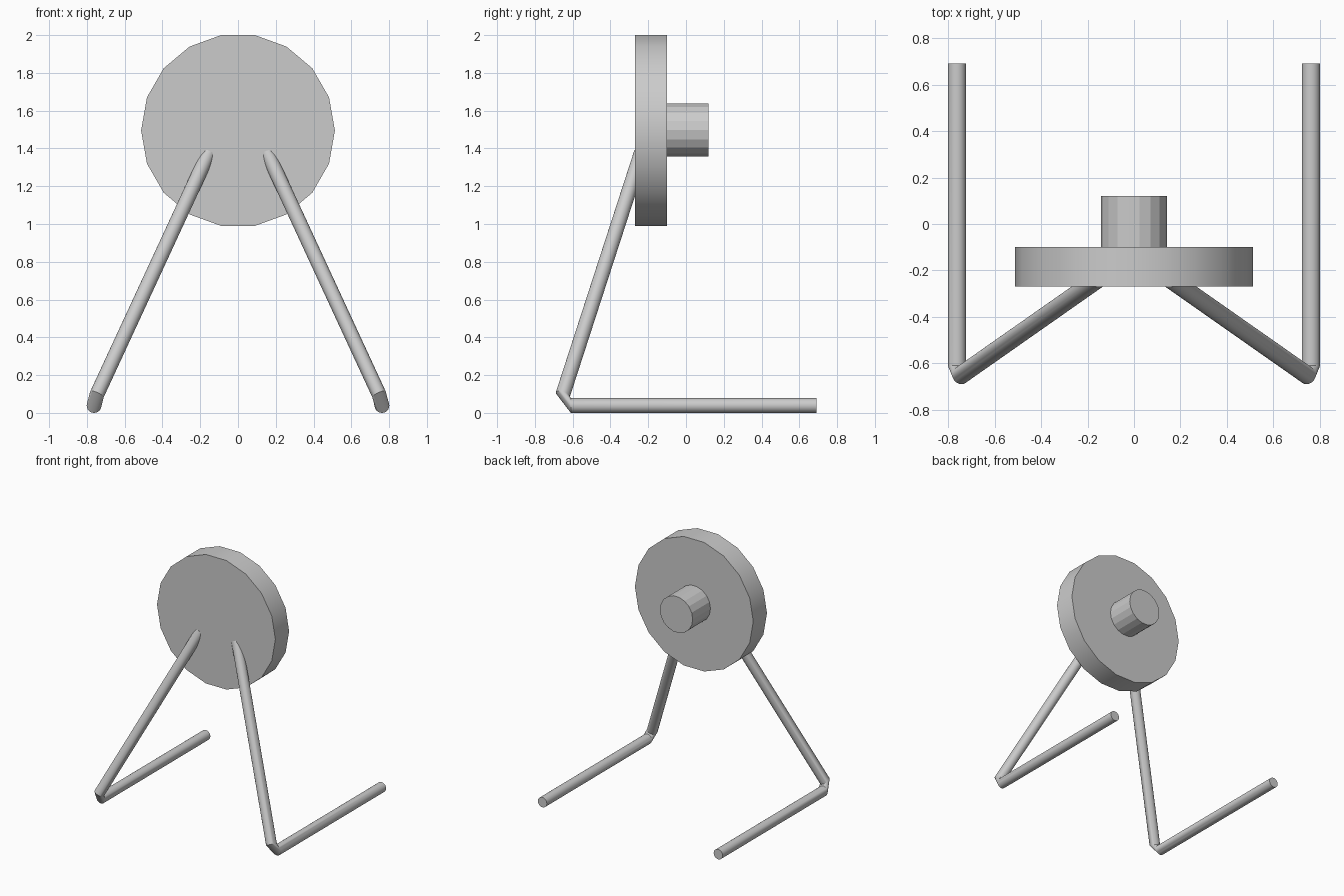
import bpy, bmesh, math
from mathutils import Vector, Matrix

cube = bpy.data.objects.get("Cube")
if cube:
    bpy.data.objects.remove(cube, do_unlink=True)

# One grey for every part
grey = bpy.data.materials.new("light_grey")
grey.use_nodes = True
colour = (0.6, 0.6, 0.6, 1)
grey.diffuse_color = colour
grey.node_tree.nodes["Principled BSDF"].inputs["Base Color"].default_value = colour


def tube(name, rings, radius, sides, smooth):
    """Capped tube through rings given as (centre, direction)."""
    bm = bmesh.new()
    start = Vector(rings[0][1])
    up = Vector((0, 0, 1))
    side = start.cross(up).normalized()
    loops = []
    for centre, direction in rings:
        turn = start.rotation_difference(Vector(direction))
        loop = []
        for i in range(sides):
            a = math.tau * i / sides
            offset = radius * (math.cos(a) * side + math.sin(a) * up)
            loop.append(bm.verts.new(Vector(centre) + turn @ offset))
        loops.append(loop)
    for low, high in zip(loops, loops[1:]):
        for i in range(sides):
            j = (i + 1) % sides
            bm.faces.new((low[i], low[j], high[j], high[i]))
    bm.faces.new(loops[0])
    bm.faces.new(loops[-1])
    bmesh.ops.recalc_face_normals(bm, faces=bm.faces)
    mesh = bpy.data.meshes.new(name)
    bm.to_mesh(mesh)
    bm.free()
    mesh.materials.append(grey)
    obj = bpy.data.objects.new(name, mesh)
    bpy.context.collection.objects.link(obj)
    if smooth:
        bpy.ops.object.select_all(action="DESELECT")
        obj.select_set(True)
        bpy.context.view_layer.objects.active = obj
        bpy.ops.object.shade_smooth_by_angle(angle=math.radians(30))
    return obj


# Round plate and the hub behind it
back = (0, 1, 0)
tube("disc", [((0, -0.27, 1.495), back), ((0, -0.1, 1.495), back)], 0.513, 18, True)
tube("hub", [((0, -0.1, 1.497), back), ((0, 0.12, 1.497), back)], 0.142, 18, False)

# Bent legs: floor runner, short elbow, strut rising into the plate
for name, s in (("left_leg", 1), ("right_leg", -1)):
    elbow = Vector((s * 0.747, -0.652, 0.097))
    top = Vector((s * 0.195, -0.265, 1.29))
    rise = (top - elbow).normalized()
    front = (0, -1, 0)
    tube(name, [((s * 0.762, 0.69, 0.039), front),
                ((s * 0.762, -0.61, 0.039), front),
                (elbow, rise),
                (top + rise * 0.1, rise)], 0.039, 24, True)
